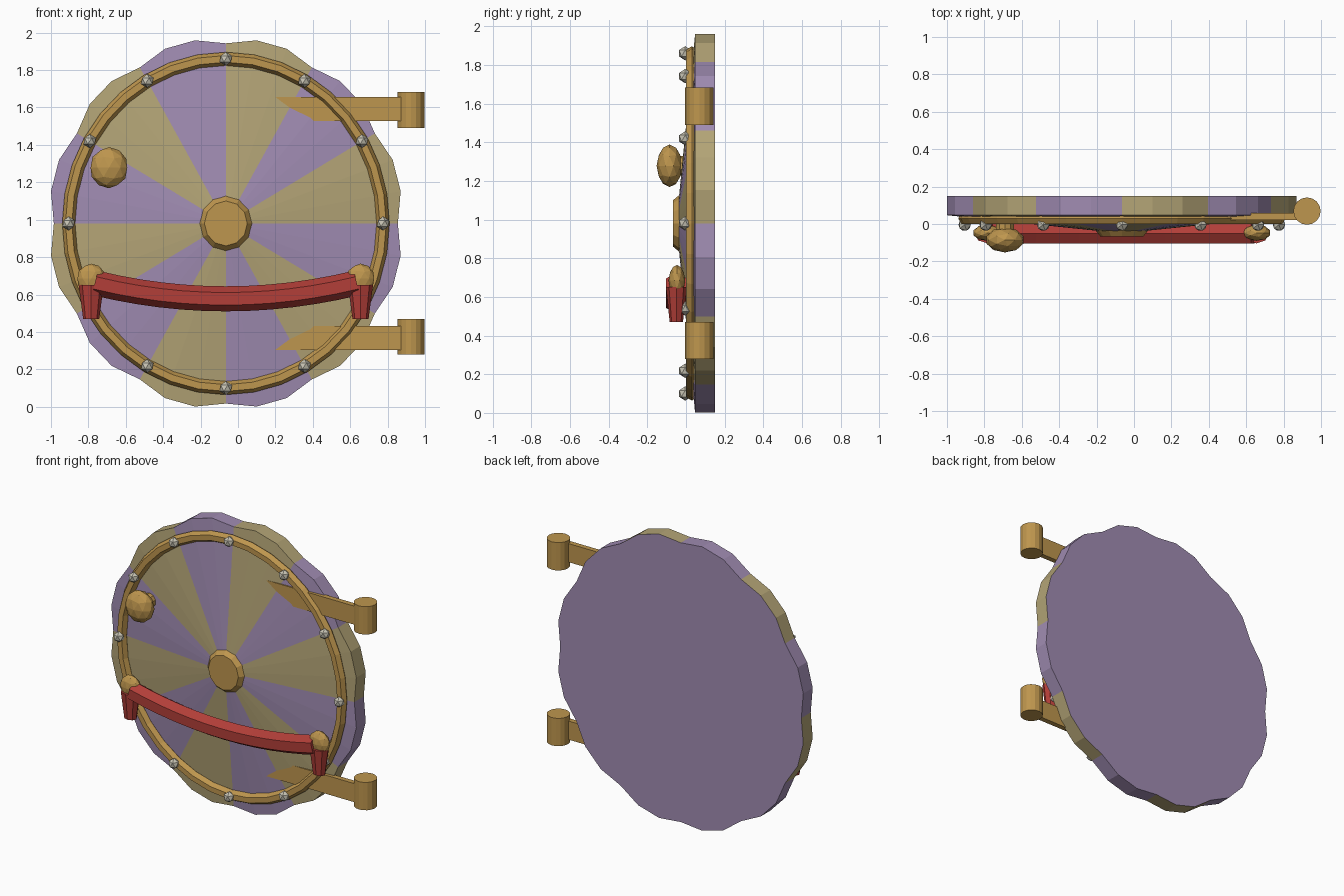
import bpy, bmesh
from math import sin, cos, pi, radians
from mathutils import Vector

if "Cube" in bpy.data.objects:
    bpy.data.objects.remove(bpy.data.objects["Cube"], do_unlink=True)

CX, CZ = -0.065, 0.98      # door centre
SQUASH = 0.955             # door is slightly narrower than tall
FRONT = (pi / 2, 0, 0)     # turns a primitive's top towards the front


def material(name, hex_code):
    def linear(c):
        return c / 12.92 if c <= 0.04045 else ((c + 0.055) / 1.055) ** 2.4
    rgb = [linear(b / 255) for b in bytes.fromhex(hex_code)]
    mat = bpy.data.materials.new(name)
    mat.use_nodes = True
    mat.diffuse_color = (*rgb, 1)
    mat.node_tree.nodes["Principled BSDF"].inputs["Base Color"].default_value = (*rgb, 1)
    return mat


PURPLE = material("purple paint", "A08CB2")
TAN = material("tan paint", "B3A476")
GOLD = material("gold metal", "BE964E")
RED = material("red cloth", "B23E38")
STEEL = material("pale steel", "C8C4B4")


def finish(name, mat, scale=(1, 1, 1)):
    obj = bpy.context.object
    obj.name = name
    obj.scale = scale
    obj.data.materials.append(mat)
    return obj


def from_bmesh(name, bm, mats):
    bmesh.ops.recalc_face_normals(bm, faces=bm.faces)
    mesh = bpy.data.meshes.new(name)
    bm.to_mesh(mesh)
    bm.free()
    for mat in mats:
        mesh.materials.append(mat)
    obj = bpy.data.objects.new(name, mesh)
    bpy.context.collection.objects.link(obj)
    return obj


def on_door(angle, r, y):
    """Point on the oval door; angle in degrees clockwise from the top."""
    a = radians(angle)
    return Vector((CX + SQUASH * r * sin(a), y, CZ + r * cos(a)))


def ball(name, mat, loc, scale, detail):
    bpy.ops.mesh.primitive_ico_sphere_add(subdivisions=detail, radius=1, location=loc)
    return finish(name, mat, scale)


def cone(name, mat, sides, r1, r2, depth, loc, rot=(0, 0, 0), scale=(1, 1, 1)):
    bpy.ops.mesh.primitive_cone_add(vertices=sides, radius1=r1, radius2=r2,
                                    depth=depth, location=loc, rotation=rot)
    return finish(name, mat, scale)


# Door: scalloped slab with a shallow pointed front and twelve painted wedges
bm = bmesh.new()
front, back = [], []
for i in range(36):
    r = 0.963 if i % 3 == 0 else 0.994
    front.append(bm.verts.new(on_door(i * 10, r, 0.047)))
    back.append(bm.verts.new(on_door(i * 10, r, 0.15)))
tip = bm.verts.new((CX, -0.05, CZ))
for i in range(36):
    j = (i + 1) % 36
    for corners in ((front[i], front[j], tip), (front[i], back[i], back[j], front[j])):
        bm.faces.new(corners).material_index = (i // 3 + 1) % 2
bm.faces.new(back)
from_bmesh("door", bm, [PURPLE, TAN])

# Rim ring with its bolts
bpy.ops.mesh.primitive_torus_add(major_segments=36, minor_segments=6, major_radius=0.88,
                                 minor_radius=0.036, location=(CX, 0.03, CZ), rotation=FRONT)
finish("rim_ring", GOLD, (SQUASH, 1, 1))
for i in range(12):
    ball(f"rim_bolt_{i + 1}", STEEL, on_door(i * 30, 0.88, -0.004), (0.037,) * 3, 1)

# Centre boss
cone("centre_boss", GOLD, 12, 0.155, 0.12, 0.042, (CX, -0.046, CZ), FRONT, (SQUASH, 1, 1))

# Door knob on its stem
cone("knob_stem", GOLD, 10, 0.05, 0.05, 0.1, (-0.69, -0.01, 1.278), FRONT)
ball("door_knob", GOLD, (-0.69, -0.085, 1.278), (0.103, 0.067, 0.11), 2)

# Hinges: straps sink into the sloped door face, barrels stand beside it
for label, up in (("upper", 1), ("lower", -1)):
    bpy.ops.mesh.primitive_cube_add(size=1, location=(0.515, 0.04, CZ + up * 0.612))
    finish(f"{label}_hinge_strap", GOLD, (0.78, 0.036, 0.128))
    cone(f"{label}_hinge_barrel", GOLD, 16, 0.073, 0.073, 0.192, (0.925, 0.069, CZ + up * 0.606))

# Sagging red bar: hexagon swept along a shallow curve
HALF, STEPS, BAR_Y = 0.70, 12, -0.05
bm = bmesh.new()
rings = []
for k in range(STEPS + 1):
    t = 2 * k / STEPS - 1
    slope = 2 * 0.085 * t / HALF
    up = Vector((-slope, 0, 1)).normalized()
    mid = Vector((CX + HALF * t, BAR_Y, 0.577 + 0.085 * t * t))
    rings.append([bm.verts.new(mid + up * (0.067 * cos(a)) + Vector((0, 0.062 * sin(a), 0)))
                  for a in (s * pi / 3 for s in range(6))])
for a, b in zip(rings, rings[1:]):
    for s in range(6):
        n = (s + 1) % 6
        bm.faces.new((a[s], a[n], b[n], b[s]))
bm.faces.new(rings[0])
bm.faces.new(rings[-1])
from_bmesh("drape_bar", bm, [RED])

# Hanging ends of the bar and the gold mounts behind them
for label, side in (("left", 1), ("right", -1)):
    x = CX + side * 0.72
    cone(f"{label}_drape_end", RED, 8, 0.043, 0.067, 0.18, (x, BAR_Y, 0.56), scale=(1, 0.8, 1))
    ball(f"{label}_drape_mount", GOLD, (x, -0.047, 0.685), (0.077, 0.043, 0.08), 2)
